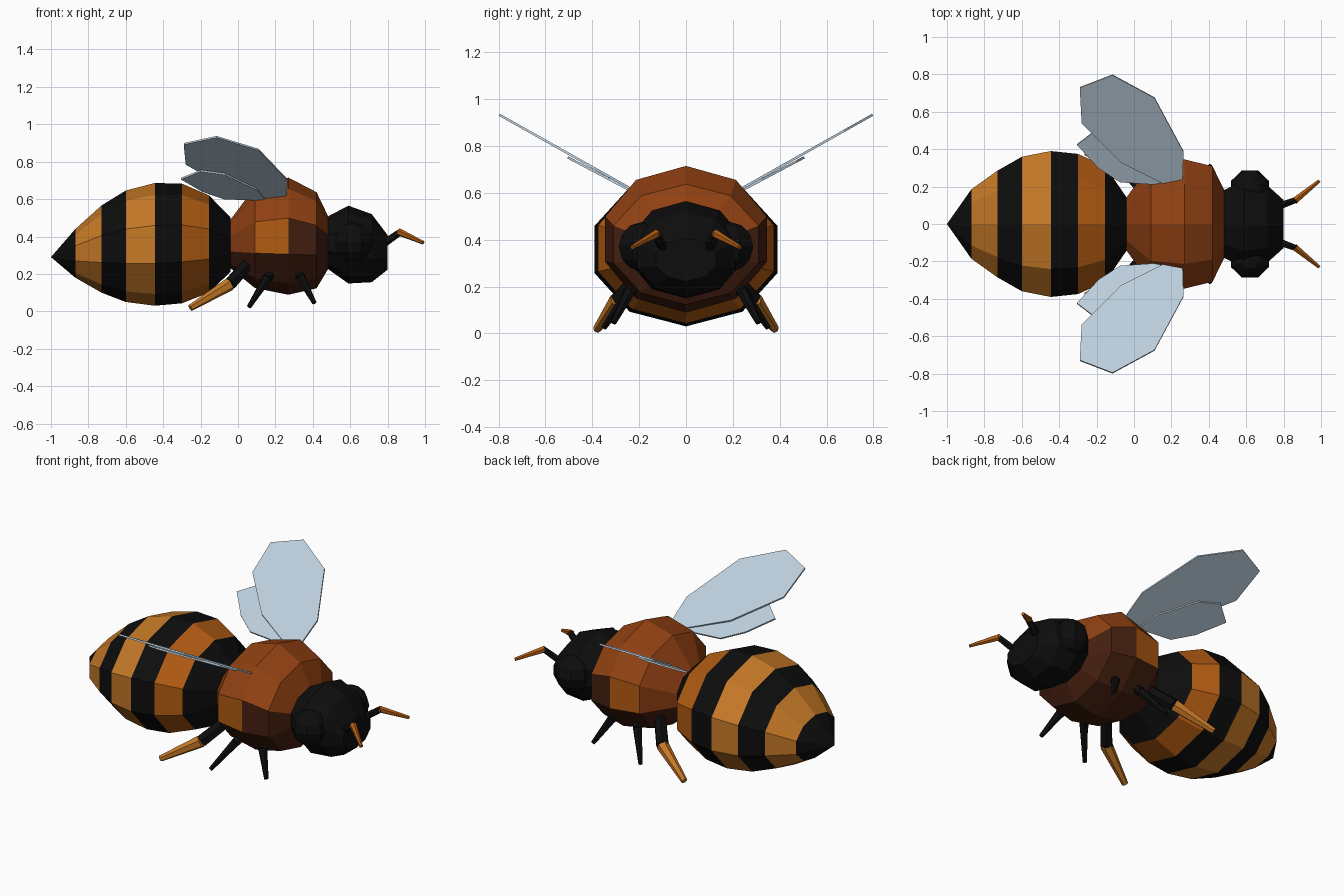
import bpy, bmesh, math
from mathutils import Vector, Matrix

if "Cube" in bpy.data.objects:
    bpy.data.objects.remove(bpy.data.objects["Cube"])


def mat(name, rgb):
    m = bpy.data.materials.new(name)
    m.diffuse_color = (*rgb, 1)
    m.use_nodes = True
    m.node_tree.nodes["Principled BSDF"].inputs["Base Color"].default_value = m.diffuse_color
    return m


BLACK = mat("black", (0.004, 0.004, 0.004))
AMBER = mat("amber", (0.56, 0.19, 0.02))
ORANGE = mat("deep orange", (0.44, 0.105, 0.006))
RUST = mat("rust", (0.28, 0.052, 0.006))
BROWN = mat("dark brown", (0.06, 0.014, 0.005))
WING = mat("pale blue", (0.50, 0.62, 0.72))


def finish(name, bm, mats, rule=None):
    bmesh.ops.recalc_face_normals(bm, faces=bm.faces)
    if rule:
        for f in bm.faces:
            f.material_index = rule(f.calc_center_median())
    me = bpy.data.meshes.new(name)
    bm.to_mesh(me)
    bm.free()
    for m in mats:
        me.materials.append(m)
    ob = bpy.data.objects.new(name, me)
    bpy.context.collection.objects.link(ob)
    return ob


def body(name, rings, mats, rule=None, tip=None, n=10):
    """Loft ten-sided rings (x, centre z, radius y, radius z) along x."""
    bm = bmesh.new()
    loops = []
    for x, cz, ry, rz in rings:
        loops.append([bm.verts.new((x, ry * math.cos(a), cz + rz * math.sin(a)))
                      for a in (math.pi / 2 + math.tau * i / n for i in range(n))])
    for a, b in zip(loops, loops[1:]):
        for i in range(n):
            j = (i + 1) % n
            bm.faces.new((a[i], a[j], b[j], b[i]))
    if tip:
        t = bm.verts.new(tip)
        for i in range(n):
            bm.faces.new((t, loops[0][i], loops[0][(i + 1) % n]))
    else:
        bm.faces.new(loops[0])
    bm.faces.new(loops[-1])
    return finish(name, bm, mats, rule)


def limb(name, p, q, r1, r2, m):
    """Tapered six-sided rod from p to q."""
    p, q = Vector(p), Vector(q)
    d = q - p
    mx = Matrix.Translation((p + q) / 2) @ d.to_track_quat('Z', 'Y').to_matrix().to_4x4()
    bm = bmesh.new()
    bmesh.ops.create_cone(bm, cap_ends=True, segments=6, radius1=r1, radius2=r2,
                          depth=d.length, matrix=mx)
    return finish(name, bm, [m])


# Striped abdomen
def stripes(c):
    if -0.87 < c.x < -0.73 or -0.60 < c.x < -0.445:
        return 1
    return 2 if -0.30 < c.x < -0.155 else 0


body("abdomen", [(-0.87, 0.31, 0.195, 0.13), (-0.73, 0.333, 0.30, 0.233),
                 (-0.60, 0.348, 0.378, 0.298), (-0.445, 0.358, 0.41, 0.328),
                 (-0.30, 0.363, 0.394, 0.32), (-0.155, 0.36, 0.326, 0.26),
                 (-0.04, 0.357, 0.15, 0.145)],
     [BLACK, AMBER, ORANGE], stripes, tip=(-1, 0, 0.29))


# Thorax: rust back, dark belly and front flanks, orange side patch
def thorax_rule(c):
    side = abs(c.y) > 0.1 and 0.30 < c.z < 0.50
    if side and 0.09 < c.x < 0.27 and abs(c.y) > 0.25:
        return 2
    if c.z > 0.45 or (side and c.x < 0.09):
        return 0
    return 1


body("thorax", [(-0.04, 0.36, 0.15, 0.13), (0.09, 0.395, 0.335, 0.27),
                (0.27, 0.402, 0.363, 0.313), (0.42, 0.38, 0.325, 0.257),
                (0.485, 0.367, 0.185, 0.135)],
     [RUST, BROWN, ORANGE], thorax_rule)

# Head
body("head", [(0.48, 0.367, 0.19, 0.14), (0.59, 0.357, 0.245, 0.208),
              (0.715, 0.338, 0.215, 0.182), (0.80, 0.315, 0.135, 0.092)], [BLACK])

for s, side in ((-1, "near"), (1, "far")):
    def P(x, y, z):
        return (x, s * y, z)

    # Eyes
    bm = bmesh.new()
    bmesh.ops.create_uvsphere(
        bm, u_segments=8, v_segments=6, radius=1,
        matrix=Matrix.Translation(P(0.62, 0.19, 0.37))
        @ Matrix.Diagonal((0.11, 0.105, 0.105, 1))
        @ Matrix.Rotation(math.pi / 8, 4, 'Z'))
    finish(side + "_eye", bm, [BLACK])

    # Antennae
    limb(side + "_antenna_base", P(0.76, 0.09, 0.35), P(0.87, 0.13, 0.425), 0.022, 0.018, BLACK)
    limb(side + "_antenna_tip", P(0.86, 0.125, 0.425), P(0.99, 0.23, 0.367), 0.02, 0.01, ORANGE)

    # Legs: thigh and shin
    for leg, hip, knee, foot, r, m in (
            ("front", (0.31, 0.17, 0.24), (0.335, 0.24, 0.18), (0.408, 0.31, 0.045), 0.026, BLACK),
            ("middle", (0.20, 0.17, 0.24), (0.155, 0.245, 0.175), (0.06, 0.35, 0.025), 0.026, BLACK),
            ("hind", (0.05, 0.18, 0.25), (-0.045, 0.29, 0.145), (-0.255, 0.38, 0.018), 0.036, AMBER)):
        limb(f"{side}_{leg}_thigh", P(*hip), P(*knee), r, r * 1.05, BLACK)
        limb(f"{side}_{leg}_shin", P(*knee), P(*foot), r, r * 0.5, m)

    # Wings: flat outlines on tilted planes, thickened
    for wing, slope, z0, pts in (
            ("fore", 0.5625, 0.485,
             [(0.17, 0.21), (0.26, 0.23), (0.265, 0.387), (0.11, 0.675),
              (-0.115, 0.797), (-0.29, 0.73), (-0.28, 0.54), (-0.07, 0.33)]),
            ("hind", 0.53, 0.484,
             [(0.15, 0.21), (0.10, 0.32), (-0.07, 0.47), (-0.20, 0.505),
              (-0.305, 0.425), (-0.19, 0.30), (-0.075, 0.225)])):
        bm = bmesh.new()
        bm.faces.new([bm.verts.new(P(x, y, z0 + slope * y)) for x, y in pts])
        ob = finish(f"{side}_{wing}_wing", bm, [WING])
        mod = ob.modifiers.new("thickness", 'SOLIDIFY')
        mod.thickness = 0.01
        mod.offset = 0
